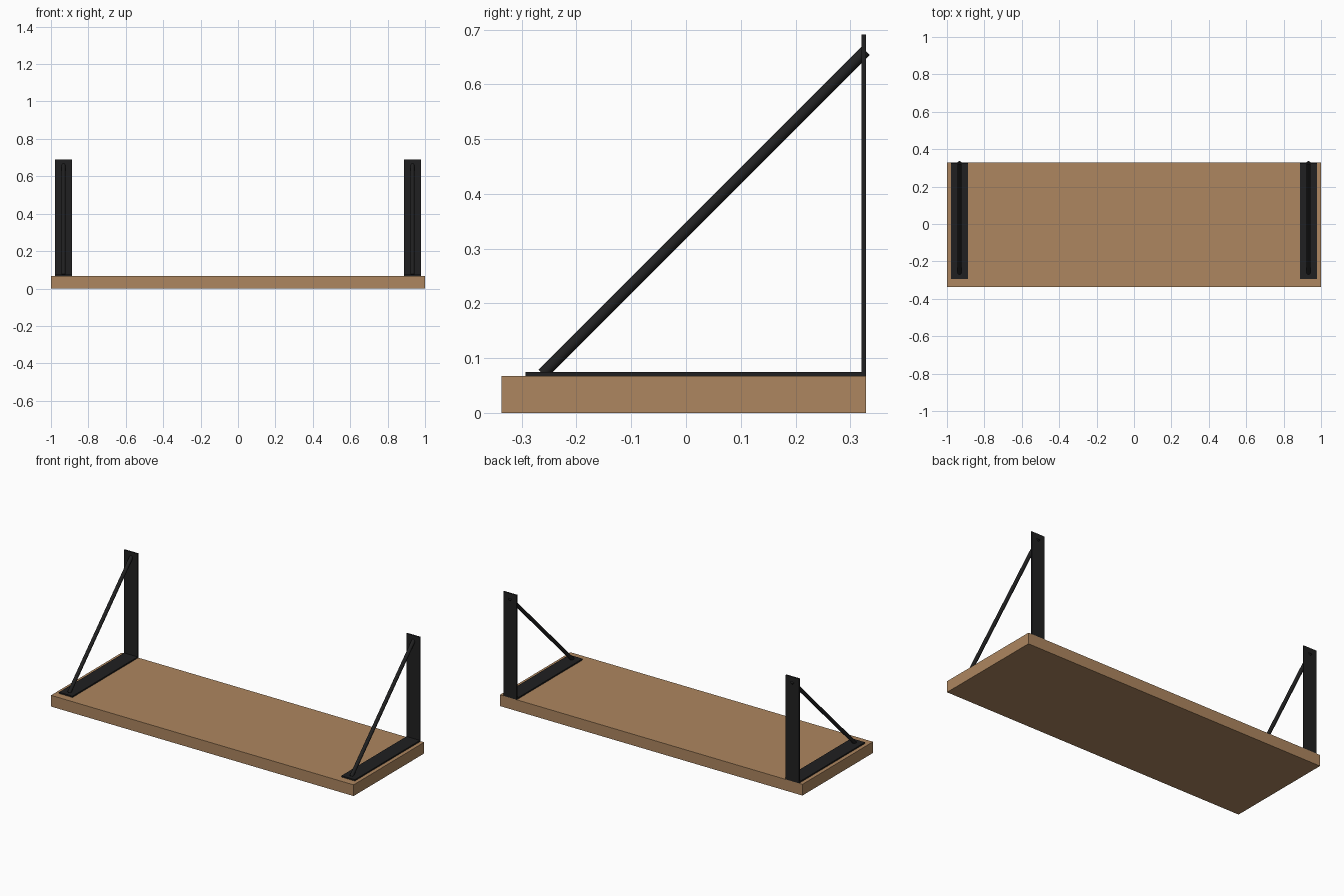
import bpy
from mathutils import Vector

if "Cube" in bpy.data.objects:
    bpy.data.objects.remove(bpy.data.objects["Cube"])


def material(name, rgb):
    m = bpy.data.materials.new(name)
    m.diffuse_color = (*rgb, 1)
    m.use_nodes = True
    m.node_tree.nodes["Principled BSDF"].inputs["Base Color"].default_value = m.diffuse_color
    return m


wood = material("warm_wood", (0.42, 0.24, 0.115))
black = material("black_steel", (0.0145, 0.0145, 0.015))


def box(name, lo, hi, mat):
    """Box spanning two opposite corners."""
    lo, hi = Vector(lo), Vector(hi)
    bpy.ops.mesh.primitive_cube_add(size=1, location=(lo + hi) / 2)
    o = bpy.context.object
    o.name = name
    o.scale = hi - lo
    bpy.ops.object.transform_apply(location=False, rotation=False, scale=True)
    o.data.materials.append(mat)
    return o


def rod(name, a, b, radius, mat):
    """Round bar between two points."""
    a, b = Vector(a), Vector(b)
    d = b - a
    bpy.ops.mesh.primitive_cylinder_add(vertices=24, radius=radius, depth=d.length,
                                        location=(a + b) / 2,
                                        rotation=d.to_track_quat('Z', 'Y').to_euler())
    o = bpy.context.object
    o.name = name
    bpy.ops.object.shade_smooth_by_angle()
    o.data.materials.append(mat)
    return o


BACK = 0.329      # rear face of the shelf
TOP = 0.067       # upper face of the board
PLATE = 0.008     # steel thickness
HALF = 0.0445     # half the plate width

# Wooden board
box("shelf_board", (-1, -0.337, 0), (1, BACK, TOP), wood)

# Left and right brackets: flat arm, wall plate and diagonal brace
for side, x in (("left", -0.933), ("right", 0.933)):
    box(side + "_shelf_plate", (x - HALF, -0.293, TOP), (x + HALF, BACK - PLATE, TOP + PLATE), black)
    box(side + "_wall_plate", (x - HALF, BACK - PLATE, TOP), (x + HALF, BACK, 0.691), black)
    rod(side + "_brace", (x, -0.262, 0.071), (x, 0.328, 0.661), 0.0108, black)
